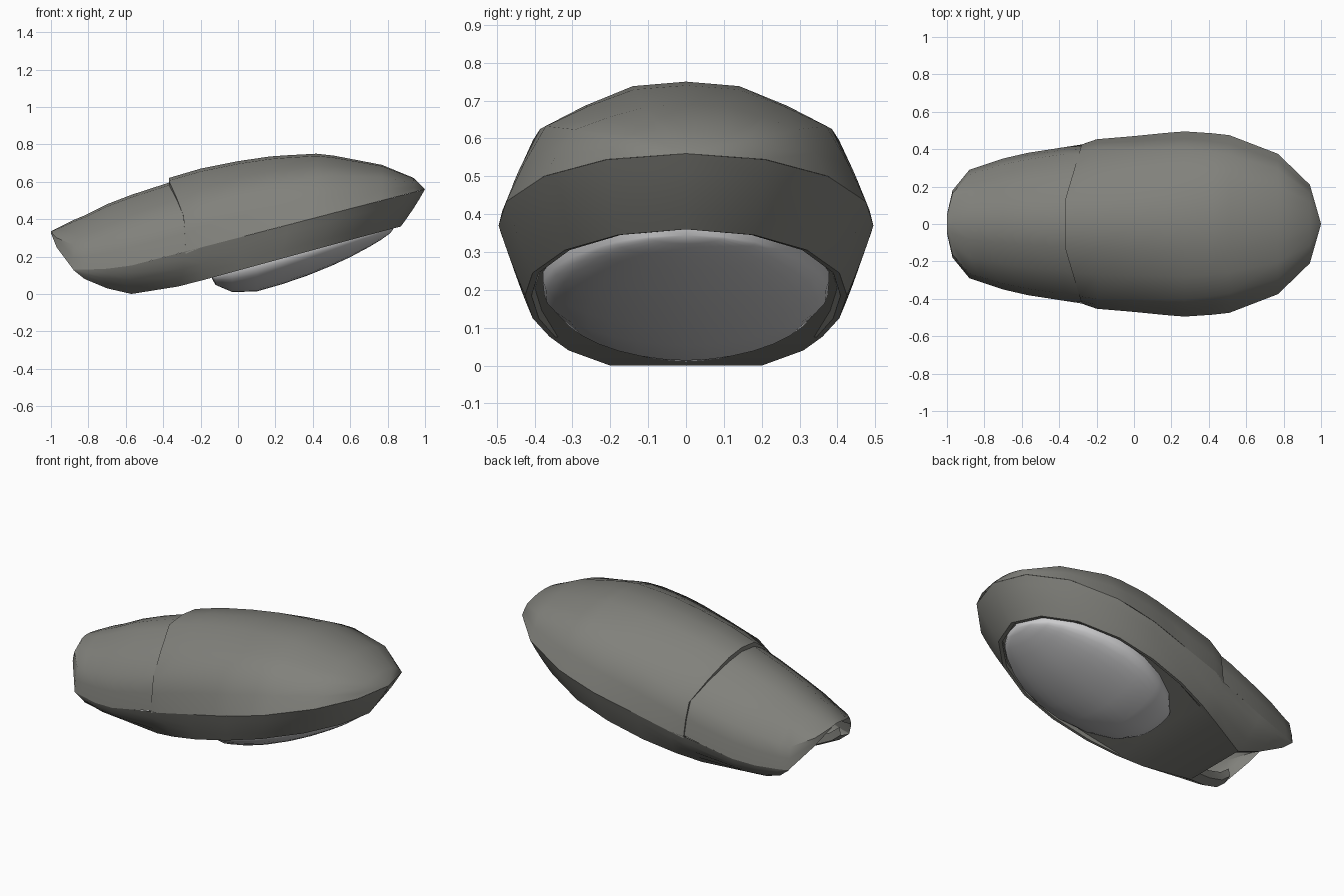
import bpy, bmesh, math
from mathutils import Vector

if "Cube" in bpy.data.objects:
    bpy.data.objects.remove(bpy.data.objects["Cube"])


def material(name, rgb):
    m = bpy.data.materials.new(name)
    m.diffuse_color = (*rgb, 1)
    m.use_nodes = True
    m.node_tree.nodes["Principled BSDF"].inputs["Base Color"].default_value = m.diffuse_color
    return m


HOUSING = material("housing_grey", (0.22, 0.22, 0.2))
GLASS = material("lens_pale_grey", (0.6, 0.6, 0.61))


def loft(name, rows, mat, inside=None, angle=40):
    """Skin half sections, mirrored across y = 0; sections ending at y = 0 join up."""
    bm = bmesh.new()
    for side in (1, -1):
        rings = [[bm.verts.new((x, y * side, z)) for x, y, z in r] for r in rows]
        for a, b in zip(rings, rings[1:]):
            for i in range(len(a) - 1):
                quad = (a[i], a[i + 1], b[i + 1], b[i])
                bm.faces.new(quad if side < 0 else quad[::-1])
    bmesh.ops.remove_doubles(bm, verts=bm.verts, dist=0.0005)
    bmesh.ops.recalc_face_normals(bm, faces=bm.faces)
    ref = Vector(inside)
    facing = sum(f.normal.dot(f.calc_center_median() - ref) * f.calc_area() for f in bm.faces)
    if facing < 0:
        bmesh.ops.reverse_faces(bm, faces=bm.faces)
    me = bpy.data.meshes.new(name)
    bm.to_mesh(me)
    bm.free()
    me.materials.append(mat)
    ob = bpy.data.objects.new(name, me)
    bpy.context.collection.objects.link(ob)
    bpy.ops.object.select_all(action='DESELECT')
    ob.select_set(True)
    bpy.context.view_layer.objects.active = ob
    bpy.ops.object.shade_smooth_by_angle(angle=math.radians(angle))


def seam(x):
    return 0.30 + 0.26 * x


def hood(x, w, base, top, shear=0.0):
    """Faceted half arch: rim, shoulder, crown edge, centre."""
    k = min(max((x + .37) / .88, 0), 1)
    su, sh = .91 - .13 * k, .5 + .15 * k
    pts = [(1, 0), ((1 + su) / 2 + .012, sh * .5), (su, sh),
           ((su + .29) / 2 + .01, (sh + .96) / 2 + .015), (.29, .965), (0, 1)]
    return [(x + shear * max(u - .29, 0) / .71, w * u, base + (top - base) * h) for u, h in pts]


def bowl_section(x, w, base, depth, n=1.85, steps=8):
    pts = []
    for i in range(steps + 1):
        t = math.pi / 2 * i / steps
        c = 0 if i == steps else math.cos(t) ** (2 / n)
        pts.append((x, w * c, base - depth * math.sin(t) ** (2 / n)))
    return pts


# Main cover: long shell above the sloping seam, with a lip at its rear
main = [(-.2, .453, .67), (0, .47, .71), (.17, .487, .735), (.27, .495, .742),
        (.42, .485, .75), (.51, .475, .74), (.77, .375, .69), (.94, .21, .62), (1, 0, .56)]
rows = [hood(-.37, .40, .205, .59, .09), hood(-.37, .425, .215, .62, .09)]
rows += [hood(x, w, seam(x), top) for x, w, top in main]
loft("main_cover", rows, HOUSING, (.2, 0, .3))

# Rear cover: lower hood tapering to the open pole end
rear = [(-.25, .42, .235, .63), (-.37, .411, .204, .595), (-.57, .38, .152, .53),
        (-.7, .35, .135, .48), (-.82, .31, .13, .42), (-.88, .29, .13, .395),
        (-.97, .18, .25, .35), (-1, .05, .325, .335)]
loft("rear_cover", [hood(*r) for r in rear], HOUSING, (-.5, 0, .2))

# Lower tray: skirt from the seam in to the bottom rim (seam x, y, z / rim x, y, z)
tray = [((-.88, .29, .13), (-.88, .285, .128)), ((-.82, .31, .13), (-.82, .28, .08)),
        ((-.7, .35, .135), (-.7, .24, .03)), ((-.57, .38, .152), (-.57, .2, 0)),
        ((-.28, .425, .227), (-.32, .31, .04)), ((-.2, .453, .248), (-.18, .36, .076)),
        ((0, .47, .3), (0, .405, .125)), ((.27, .495, .37), (.22, .425, .185)),
        ((.51, .475, .433), (.44, .405, .245)), ((.77, .375, .5), (.66, .32, .305)),
        ((.94, .21, .544), (.81, .18, .345)), ((1, 0, .56), (.87, 0, .36))]


def skirt(p, q):
    push = .2 if p[0] < -.25 else .04
    row = []
    for t in (0, .25, .5, .75, 1):
        a = t - push * 4 * t * (1 - t)
        row.append(tuple(p[k] + (q[k] - p[k]) * (a if k < 2 else t) for k in range(3)))
    return row


loft("lower_tray", [skirt(p, q) for p, q in tray], HOUSING, (.1, 0, .4))

# Underside floor, slightly recessed around the lens
rows = []
for _, (x, y, z) in tray[3:]:
    d = .02 if x > -.1 else 0
    xi = .3 + (x - .3) * .96 if x > .3 else x
    rows.append([(x, y, z), (xi, y * .96, z), (xi, y * .94, z + d), (xi, 0, z + d)])
loft("underside_floor", rows, HOUSING, (.1, 0, .6), 30)

# Pole opening: inward lip round the open end
lip = [(x, y, z) for _, (x, y, z) in tray[:4]]
rows = [[(x, y, z), (x + .01, y - .06, z + .015), (x + .02, y - .06, z + .06)] for x, y, z in lip]
loft("pole_opening_lip", rows, HOUSING, (-.6, 0, .6), 30)

# Lens: drooping bowl, deepest towards the rear (x, half width, depth)
bowl = [(-.14, .1, .005), (-.12, .16, .045), (-.03, .26, .107), (.1, .335, .138),
        (.24, .375, .135), (.37, .378, .125), (.5, .35, .107), (.6, .305, .087),
        (.7, .24, .06), (.76, .185, .04), (.81, .1, .018), (.83, 0, 0)]
rows = []
for x, w, d in bowl:
    plane = .125 + .265 * x
    rows.append([(x, w, plane + .025)] + bowl_section(x, w, plane, d))
loft("lens", rows, GLASS, (.35, 0, .25), 60)
